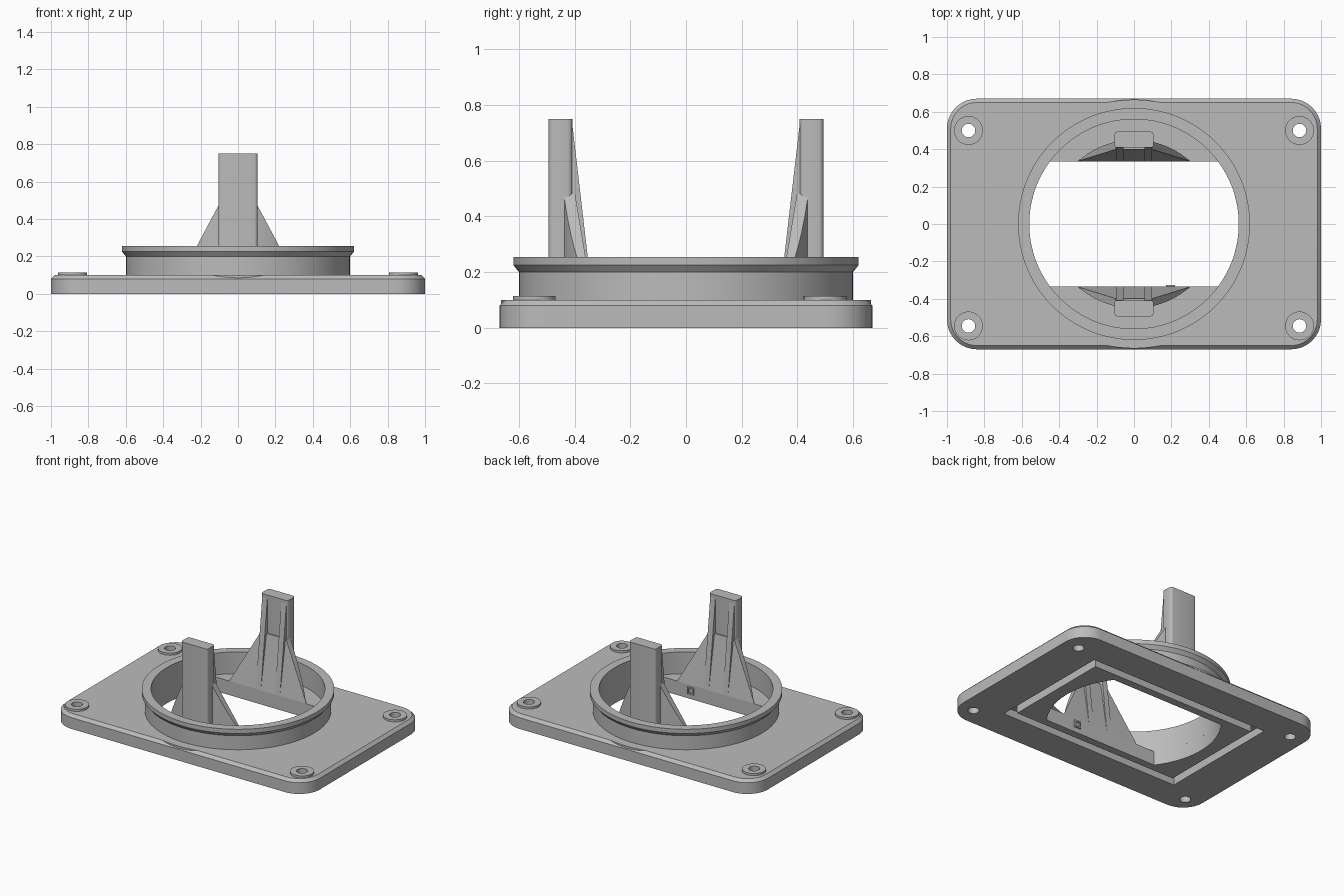
import bpy, bmesh
from math import sin, cos, pi, asin, radians

cube = bpy.data.objects.get("Cube")
if cube:
    bpy.data.objects.remove(cube, do_unlink=True)

grey = bpy.data.materials.new("plain grey")
grey.use_nodes = True
colour = (0.5, 0.5, 0.5, 1)
grey.diffuse_color = colour
grey.node_tree.nodes["Principled BSDF"].inputs["Base Color"].default_value = colour


def arc(cx, cy, r, start, end, steps):
    return [(cx + r * cos(start + (end - start) * i / steps),
             cy + r * sin(start + (end - start) * i / steps)) for i in range(steps + 1)]


def circle(r, cx=0, cy=0, steps=96):
    return arc(cx, cy, r, 0, 2 * pi, steps)[:-1]


def rounded_rect(hx, hy, r, steps=10):
    corners = [(1, 1), (-1, 1), (-1, -1), (1, -1)]
    points = []
    for i, (sx, sy) in enumerate(corners):
        points += arc(sx * (hx - r), sy * (hy - r), r, i * pi / 2, (i + 1) * pi / 2, steps)
    return points


def loft(name, loops, cap=True):
    """Join equal loops of 3D points; without caps the loops close into a ring."""
    bm = bmesh.new()
    rows = [[bm.verts.new(p) for p in loop] for loop in loops]
    n = len(rows[0])
    pairs = list(zip(rows, rows[1:])) + ([] if cap else [(rows[-1], rows[0])])
    for a, b in pairs:
        for i in range(n):
            j = (i + 1) % n
            bm.faces.new((a[i], a[j], b[j], b[i]))
    if cap:
        bm.faces.new(rows[0])
        bm.faces.new(rows[-1])
    bmesh.ops.recalc_face_normals(bm, faces=bm.faces)
    mesh = bpy.data.meshes.new(name)
    bm.to_mesh(mesh)
    bm.free()
    mesh.materials.append(grey)
    obj = bpy.data.objects.new(name, mesh)
    bpy.context.collection.objects.link(obj)
    return obj


def prism(name, outline, lo, hi, axis="z"):
    place = {"x": lambda p, h: (h, p[0], p[1]),
             "y": lambda p, h: (p[0], h, p[1]),
             "z": lambda p, h: (p[0], p[1], h)}[axis]
    return loft(name, [[place(p, h) for p in outline] for h in (lo, hi)])


def apply(obj, mod):
    bpy.context.view_layer.objects.active = obj
    bpy.ops.object.modifier_apply(modifier=mod.name)


def combine(obj, tool, operation):
    mod = obj.modifiers.new("cut", "BOOLEAN")
    mod.object, mod.operation, mod.solver = tool, operation, "EXACT"
    apply(obj, mod)
    bpy.data.objects.remove(tool, do_unlink=True)


def box(name, x, y, z):
    return prism(name, [(x[0], y[0]), (x[1], y[0]), (x[1], y[1]), (x[0], y[1])], *z)


# Base plate with chamfered rim and a round pad reaching the front and back edges
R = 0.16
layers = [(0, 0), (0, 0.08), (0.02, 0.1)]
plate = loft("base_plate", [[(x, y, z) for x, y in rounded_rect(1 - d, 0.67 - d, R - d)]
                            for d, z in layers])
combine(plate, prism("pad", circle(0.665), 0.05, 0.1), "UNION")

# Raised screw bosses with through holes
bosses = [(x, y) for x in (-0.885, 0.885) for y in (0.5, -0.545)]
for x, y in bosses:
    combine(plate, prism("boss", circle(0.077, x, y, 40), 0.05, 0.115), "UNION")
for x, y in bosses:
    combine(plate, prism("screw_hole", circle(0.036, x, y, 32), -0.1, 0.2), "DIFFERENCE")

# Round opening with straight front and back sides
LEDGE, BORE = 0.335, 0.56
a = asin(LEDGE / BORE)
opening = arc(0, 0, BORE, -a, a, 24) + arc(0, 0, BORE, pi - a, pi + a, 24)
combine(plate, prism("opening", opening, -0.1, 0.2), "DIFFERENCE")

# Rectangular seal groove underneath
groove = box("groove", (-0.71, 0.71), (-0.45, 0.45), (-0.1, 0.055))
combine(groove, box("island", (-0.65, 0.65), (-0.39, 0.39), (-0.2, 0.2)), "DIFFERENCE")
combine(plate, groove, "DIFFERENCE")

# Flanged collar
profile = [(BORE, 0.1), (0.6, 0.1), (0.6, 0.2), (0.62, 0.225), (0.62, 0.255), (BORE, 0.255)]
collar = loft("collar", [[(x, y, z) for x, y in circle(r)] for r, z in profile], cap=False)

# Arm wings: sloped gussets trimmed to a round back and a leaning inner face
wings = prism("arm_wings", [(-0.303, 0.1), (0.303, 0.1), (0.1, 0.48), (-0.1, 0.48)], 0.3, 0.5, "y")
combine(wings, prism("round_back", circle(0.45), 0, 1), "INTERSECT")
lean = [(LEDGE, 0.1), (0.41, 0.55), (0.6, 0.55), (0.6, 0.1)]
combine(wings, prism("lean", lean, -0.5, 0.5, "x"), "INTERSECT")

# Arm posts and the tapered ribs on their inner faces
post_outline = [(x, y + 0.451) for x, y in rounded_rect(0.105, 0.043, 0.018, 4)]
posts = prism("arm_posts", post_outline, 0.1, 0.75)
parts = [wings, posts]
taper = [(LEDGE, 0.1), (0.41, 0.745), (0.45, 0.745), (0.45, 0.1)]
for side, x in (("right", -0.075), ("left", 0.075)):
    parts.append(prism(side + "_arm_ribs", taper, x - 0.02, x + 0.02, "x"))
for obj in parts:
    mod = obj.modifiers.new("front_copy", "MIRROR")
    mod.use_axis = (False, True, False)
    apply(obj, mod)

# Small square socket on the front ledge
socket = box("ledge_socket", (0.17, 0.22), (-LEDGE - 0.005, -0.325), (0.035, 0.085))
combine(socket, box("socket_hole", (0.18, 0.21), (-0.333, -0.3), (0.045, 0.075)), "DIFFERENCE")

# Smooth round walls, crisp edges
for obj in [plate, collar, socket] + parts:
    bpy.ops.object.select_all(action="DESELECT")
    obj.select_set(True)
    bpy.context.view_layer.objects.active = obj
    bpy.ops.object.shade_smooth_by_angle(angle=radians(25))
